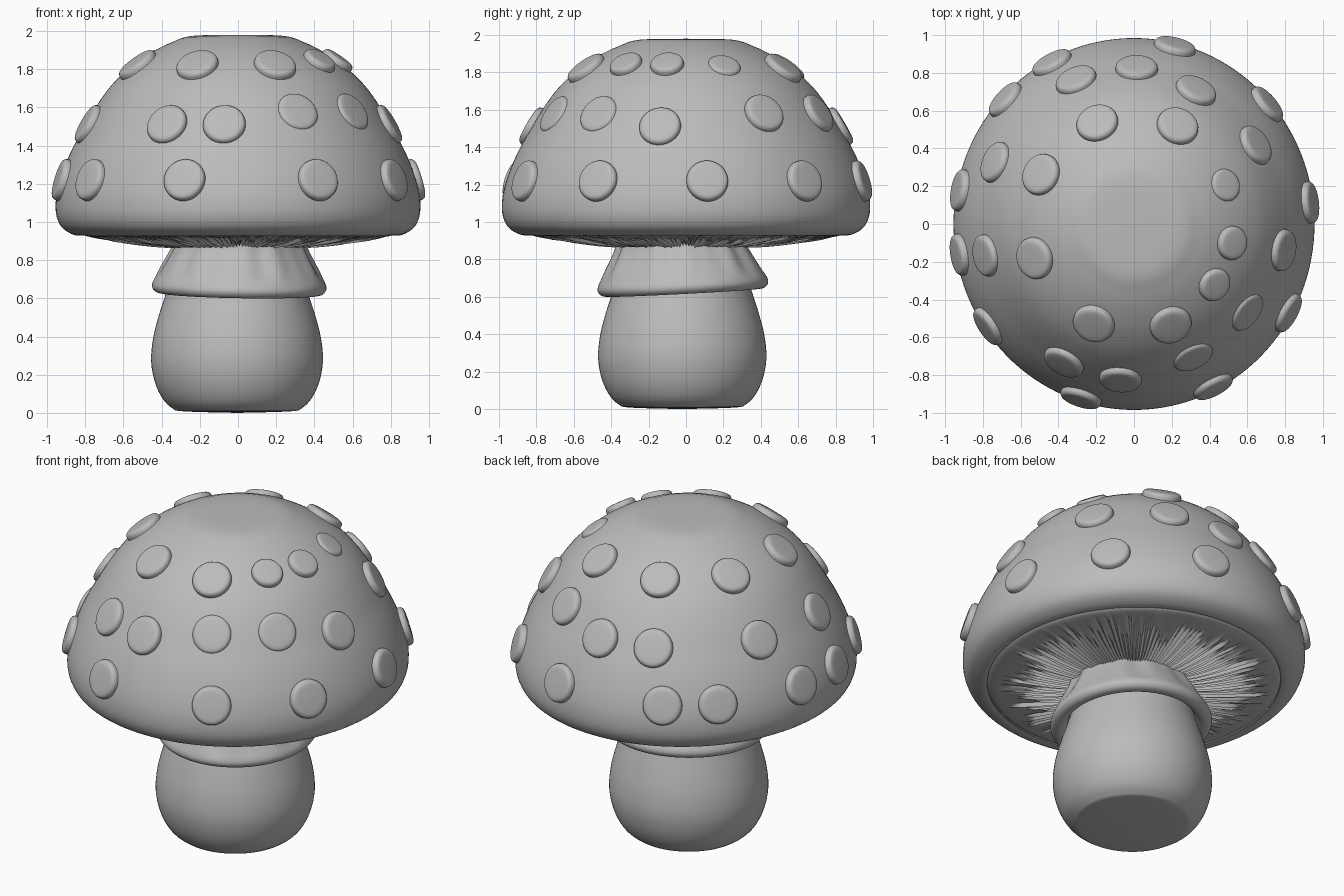
import bpy, bmesh, math, random
from mathutils import Vector

random.seed(4)
if "Cube" in bpy.data.objects:
    bpy.data.objects.remove(bpy.data.objects["Cube"])

clay = bpy.data.materials.new("clay grey")
clay.use_nodes = True
clay.diffuse_color = (0.5, 0.5, 0.5, 1)
clay.node_tree.nodes["Principled BSDF"].inputs["Base Color"].default_value = clay.diffuse_color


def smooth_profile(points, steps=4):
    """Catmull-Rom curve through (radius, height) points."""
    p = [Vector(q) for q in points]
    p = [p[0]] + p + [p[-1]]
    out = []
    for a, b, c, d in zip(p, p[1:], p[2:], p[3:]):
        for k in range(steps):
            t = k / steps
            out.append(0.5 * (2 * b + (c - a) * t + (2 * a - 5 * b + 4 * c - d) * t * t
                              + (3 * b - a - 3 * c + d) * t ** 3))
    return out + [p[-1]]


def lathe(name, profile, segments, shape=None, angle=40):
    """Revolve a profile about z; shape(i, t, r, z) may bend each point."""
    bm = bmesh.new()
    rings = []
    for i in range(segments):
        t = math.tau * i / segments
        ring = []
        for q in profile:
            r, z = shape(i, t, q.x, q.y) if shape else q
            ring.append(bm.verts.new((r * math.cos(t), r * math.sin(t), z)))
        rings.append(ring)
    for a, b in zip(rings, rings[1:] + rings[:1]):
        for j in range(len(profile) - 1):
            bm.faces.new((a[j], b[j], b[j + 1], a[j + 1]))
    bmesh.ops.remove_doubles(bm, verts=bm.verts, dist=0.0001)
    bmesh.ops.recalc_face_normals(bm, faces=bm.faces)
    mesh = bpy.data.meshes.new(name)
    bm.to_mesh(mesh)
    bm.free()
    obj = bpy.data.objects.new(name, mesh)
    bpy.context.collection.objects.link(obj)
    mesh.materials.append(clay)
    bpy.ops.object.select_all(action="DESELECT")
    obj.select_set(True)
    bpy.context.view_layer.objects.active = obj
    bpy.ops.object.shade_smooth_by_angle(angle=math.radians(angle))
    return obj


# Cap: wide dome with a flattened crown and a rolled lip
STRETCH = 1.03
cap_curve = smooth_profile([
    (0, 1.98), (0.24, 1.975), (0.35, 1.94), (0.45, 1.89), (0.56, 1.815),
    (0.66, 1.72), (0.74, 1.61), (0.81, 1.49), (0.87, 1.38), (0.92, 1.26),
    (0.95, 1.15), (0.955, 1.06), (0.94, 1), (0.91, 0.96), (0.86, 0.933),
    (0.82, 0.93), (0.8, 0.95), (0.6, 0.96)])
cap = lathe("cap", cap_curve, 128)
cap.scale.y = STRETCH

# Gills: radial ridges of uneven depth and length
SPOKES = 300
depth = [random.uniform(0.4, 1) * (1 if i % 2 else -1) for i in range(SPOKES)]
start = [random.uniform(0.55, 0.8) for i in range(SPOKES)]


def gill_shape(i, t, r, z):
    fade = min(1, max(0, (start[i] - r) / 0.08)) * min(1, (r - 0.2) / 0.15)
    return r, z + 0.016 * depth[i] * fade


gill_curve = smooth_profile([(0.82, 0.945), (0.79, 0.925), (0.65, 0.91),
                             (0.5, 0.89), (0.38, 0.88), (0.25, 0.88)], 3)
gills = lathe("gills", gill_curve, SPOKES, gill_shape, 60)
gills.scale.y = STRETCH

# Stem: bulbous foot narrowing upward
stem = lathe("stem", smooth_profile([
    (0, 0), (0.28, 0.008), (0.34, 0.025), (0.39, 0.075), (0.43, 0.16),
    (0.45, 0.27), (0.44, 0.39), (0.41, 0.51), (0.375, 0.62), (0.34, 0.75),
    (0.32, 0.94)]), 96)
stem.location = (-0.005, -0.02, 0)


# Skirt: flared, softly pleated collar with a rolled edge, slightly tilted
def pleat(i, t, r, z):
    fade = max(0, min(1, (z - 0.68) / 0.08))
    wave = math.sin(11 * t) + 0.6 * math.sin(17 * t + 1)
    return r + 0.006 * fade * wave, z


skirt = lathe("skirt", smooth_profile([
    (0.335, 0.93), (0.35, 0.87), (0.38, 0.81), (0.425, 0.73), (0.453, 0.68),
    (0.455, 0.65), (0.435, 0.628), (0.4, 0.625), (0.37, 0.65), (0.34, 0.72)]),
    120, pleat)
skirt.rotation_euler = (math.radians(3), math.radians(1), 0)
skirt.location = (-0.005, 0.018, 0)

# Spots: rounded discs set into the cap in staggered rings
spot_curve = smooth_profile([(0, 0.033), (0.6, 0.031), (0.85, 0.027),
                             (0.96, 0.017), (1, 0), (1, -0.05)])


def cap_point(height):
    """Radius and outward slope of the cap at a height."""
    for a, b in zip(cap_curve, cap_curve[1:]):
        if a.y >= height > b.y:
            k = (a.y - height) / (a.y - b.y)
            return a.x + (b.x - a.x) * k, Vector((a.y - b.y, b.x - a.x)).normalized()


spot_rings = {
    1.82: [110, 66, 152, 199, 248, 290],
    1.84: [323, 349, 23],
    1.58: [33, 65, 294, 322],
    1.51: [89, 112, 156, 192, 243, 265, 350],
    1.22: [117, 136, 169, 190, 215, 253, 296, 330, 7, 42, 77],
}
sunken = (23, 294, 322)
for height, angles in spot_rings.items():
    radius, slope = cap_point(height)
    size = 0.09 if height == 1.84 else 0.112
    for deg in angles:
        t = math.atan2(math.sin(math.radians(deg)) / STRETCH, math.cos(math.radians(deg)))
        out = Vector((slope.x * math.cos(t), slope.x * math.sin(t) / STRETCH, slope.y))
        spot = lathe("spot", [Vector((q.x * size, q.y)) for q in spot_curve], 32)
        spot.rotation_euler = out.to_track_quat("Z", "Y").to_euler()
        spot.location = Vector((radius * math.cos(t), radius * STRETCH * math.sin(t), height))
        if deg in sunken:
            spot.location -= out.normalized() * 0.018
